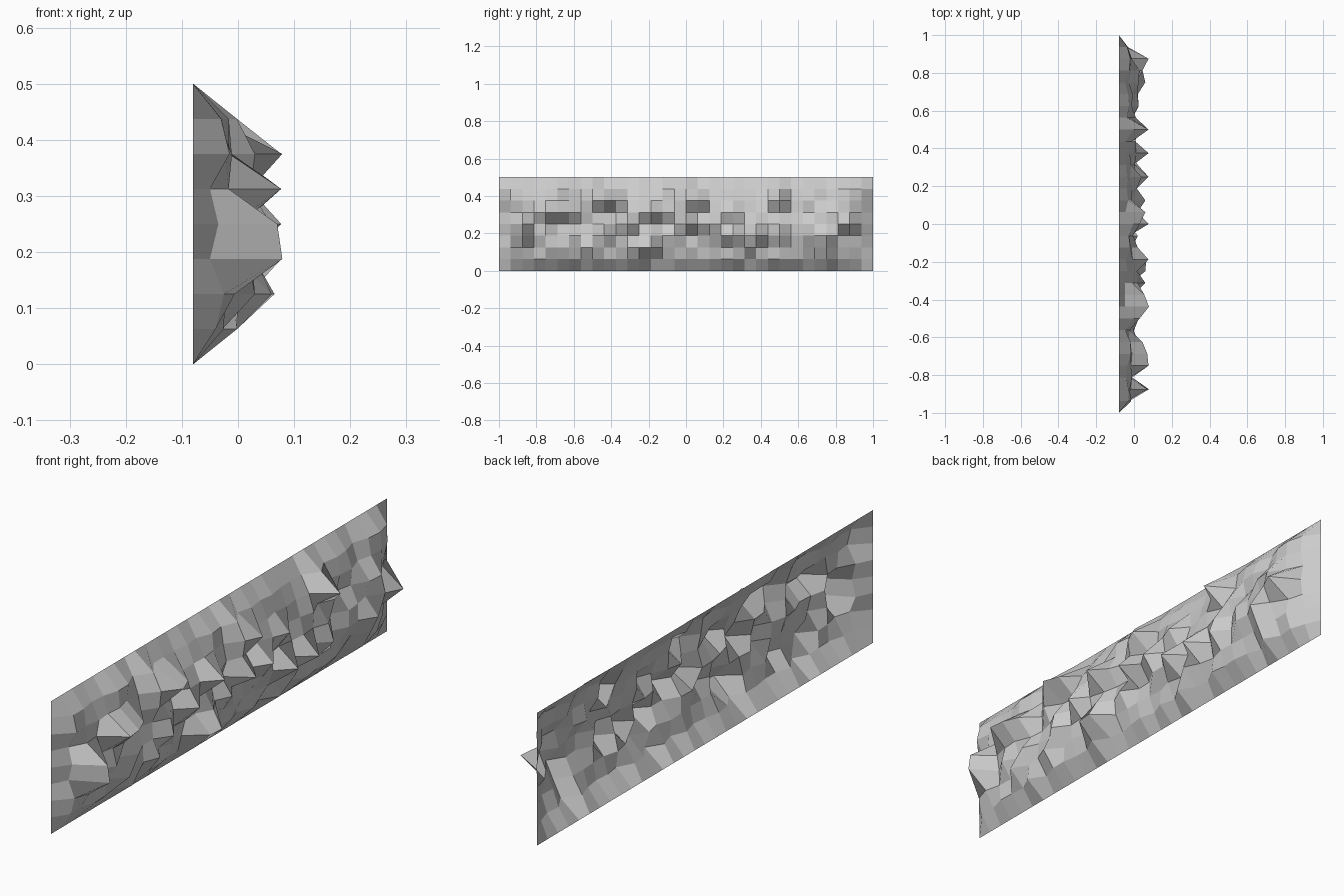
import bpy, bmesh, random

if "Cube" in bpy.data.objects:
    bpy.data.objects.remove(bpy.data.objects["Cube"])

random.seed(21)
COLS, ROWS, CELL = 32, 8, 0.0625
EDGE = -0.08

# Highest point of each inner column (y from -0.94 to 0.94), and the row it sits in
TOPS = [-.02, .079, -.01, .077, .07, .045, .0, .03, .079, .055, .06, .06, .077, .02, .02, .077,
        .06, .06, .015, .077, .02, .077, .01, .077, .01, .025, .02, .06, .045, .077, -.02]
PEAK_ROWS = [6, 3, 4, 5, 5, 5, 2, 6, 6, 6, 4, 2, 5, 5, 3, 4,
             6, 4, 5, 3, 2, 3, 5, 6, 5, 3, 3, 3, 4, 4, 4]
FIRST_COLUMN = [-.04, -.025, -.05, -.035, -.05, -.015, -.03]
# Rim bumps next to the bottom and top edges
LOW_BUMPS = (6, 12, 20, 28)
HIGH_BUMPS = (8, 16, 24)
# Second spikes sharing a column with a taller one: (column, row) -> depth
EXTRA = {(2, 4): .07, (13, 2): .065, (8, 2): .025, (5, 2): .03, (20, 5): .04,
         (28, 2): .03, (16, 6): .03, (24, 3): .05, (9, 3): .04}


def height(c, r):
    """Depth of the rock face at a grid point: pinned rim, soft first ring, jagged middle."""
    if c in (0, COLS) or r in (0, ROWS):
        return EDGE
    if c == 1:
        return FIRST_COLUMN[r - 1]
    if c == COLS - 1:
        return random.uniform(-0.055, -0.03)
    if (r == 1 and c in LOW_BUMPS) or (r == ROWS - 1 and c in HIGH_BUMPS):
        return -0.002
    if r in (1, ROWS - 1):
        return random.uniform(-0.05, -0.015)
    if r == PEAK_ROWS[c - 1]:
        return TOPS[c - 1]
    if (c, r) in EXTRA:
        return EXTRA[c, r]
    limit = -0.005 if c in (2, COLS - 2) or r in (2, ROWS - 2) else 0.03
    return random.uniform(-0.028, min(TOPS[c - 1], limit))


# Upright sheet of square cells pushed outward along x
bm = bmesh.new()
bmesh.ops.create_grid(bm, x_segments=COLS, y_segments=ROWS, size=1)
for v in bm.verts:
    c = round((v.co.x + 1) / 2 * COLS)
    r = round((v.co.y + 1) / 2 * ROWS)
    v.co = (height(c, r), c * CELL - 1, r * CELL)
bmesh.ops.recalc_face_normals(bm, faces=bm.faces)
if sum(f.normal.x for f in bm.faces) < 0:
    bmesh.ops.reverse_faces(bm, faces=bm.faces)
mesh = bpy.data.meshes.new("rock_wall")
bm.to_mesh(mesh)
bm.free()
wall = bpy.data.objects.new("rock_wall", mesh)
bpy.context.collection.objects.link(wall)
